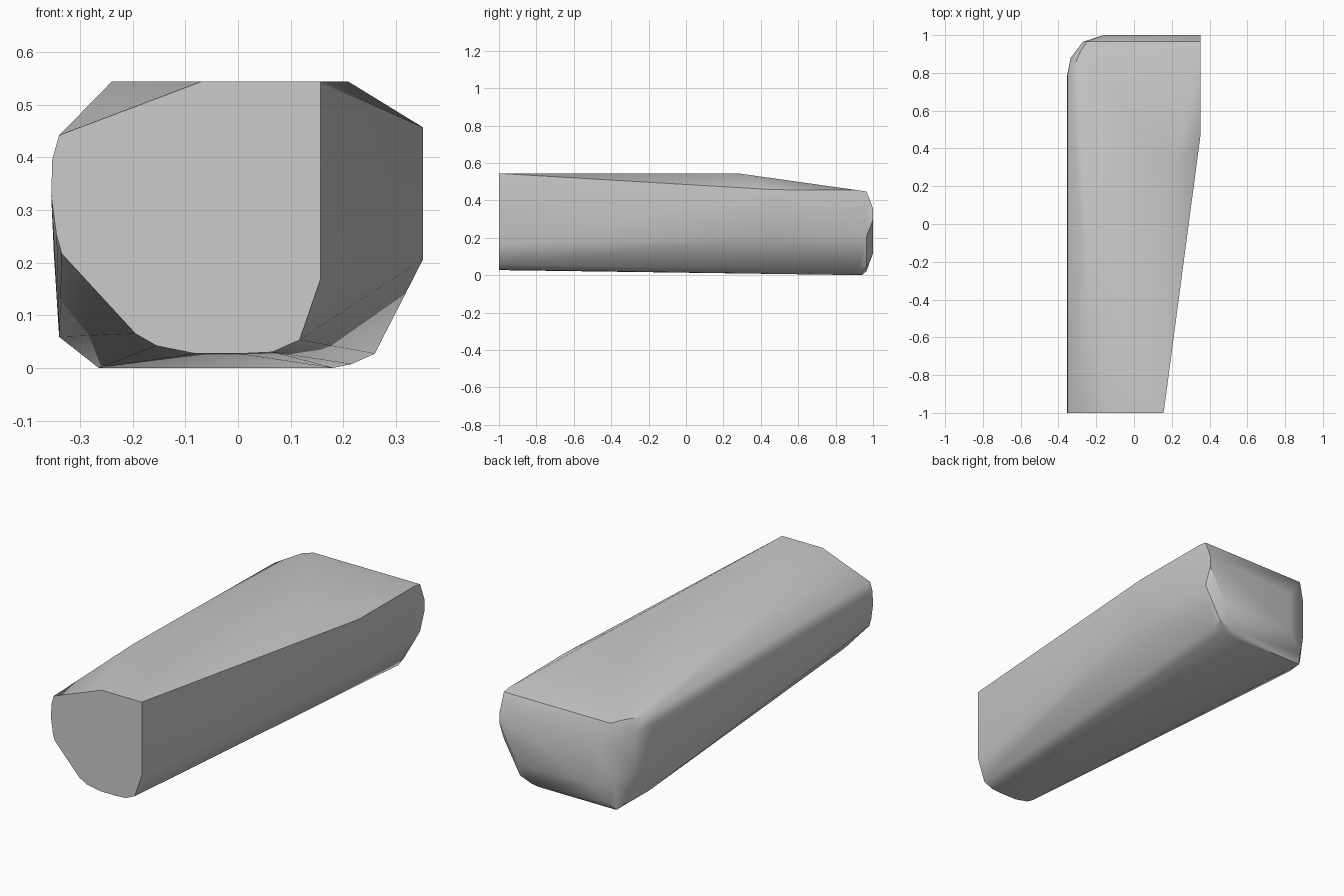
import bpy, bmesh, math

cube = bpy.data.objects.get("Cube")
if cube:
    bpy.data.objects.remove(cube, do_unlink=True)

stone = bpy.data.materials.new("plain_grey")
stone.use_nodes = True
GREY = (0.6, 0.6, 0.6, 1)
stone.diffuse_color = GREY
stone.node_tree.nodes["Principled BSDF"].inputs["Base Color"].default_value = GREY

points = []


def section(y, outline):
    """Add an (x, z) outline at depth y."""
    points.extend((x, y, z) for x, z in outline)


# flat front end
section(-1, [(.157, .547), (-.07, .547), (-.34, .445), (-.353, .4),
             (-.355, .33), (-.345, .255), (-.335, .22), (-.195, .068),
             (-.155, .045), (-.08, .03), (0, .03), (.065, .033),
             (.117, .056), (.157, .172)])
# corners of the flat top
section(-.5, [(-.24, .547)])
section(.28, [(.21, .547)])
# widest place of the slanted side
section(.47, [(.352, .46), (.352, .21)])
# straight side wall, where the rounded corner begins
section(.78, [(-.34, .445), (-.353, .4), (-.355, .33), (-.35, .22), (-.34, .062)])
# rounded corner and back end
section(.88, [(-.335, .4), (-.335, .33), (-.335, .2), (-.32, .06)])
section(.92, [(.352, .457), (-.28, .457), (.26, .03), (.215, .01)])
section(.94, [(.18, .003), (-.265, .003)])
section(.965, [(.352, .45), (.352, .21), (-.25, .45), (-.27, .35),
               (-.27, .15), (-.25, .04), (.26, .047), (.2, .025)])
section(1, [(.352, .36), (.352, .3), (-.16, .34), (-.16, .13), (.25, .12)])

bm = bmesh.new()
for p in points:
    bm.verts.new(p)
hull = bmesh.ops.convex_hull(bm, input=bm.verts)
spare = {g for g in hull["geom_interior"] + hull["geom_unused"]
         if isinstance(g, bmesh.types.BMVert)}
bmesh.ops.delete(bm, geom=list(spare), context="VERTS")
bmesh.ops.dissolve_limit(bm, angle_limit=math.radians(1),
                         verts=bm.verts, edges=bm.edges)
bmesh.ops.recalc_face_normals(bm, faces=bm.faces)
# rest the lowest point on the ground
low = min(v.co.z for v in bm.verts)
bmesh.ops.translate(bm, verts=bm.verts, vec=(0, 0, -low))

mesh = bpy.data.meshes.new("tapered_block")
bm.to_mesh(mesh)
bm.free()
mesh.materials.append(stone)
block = bpy.data.objects.new("tapered_block", mesh)
bpy.context.collection.objects.link(block)

bpy.context.view_layer.objects.active = block
block.select_set(True)
bpy.ops.object.shade_smooth_by_angle(angle=math.radians(35))
